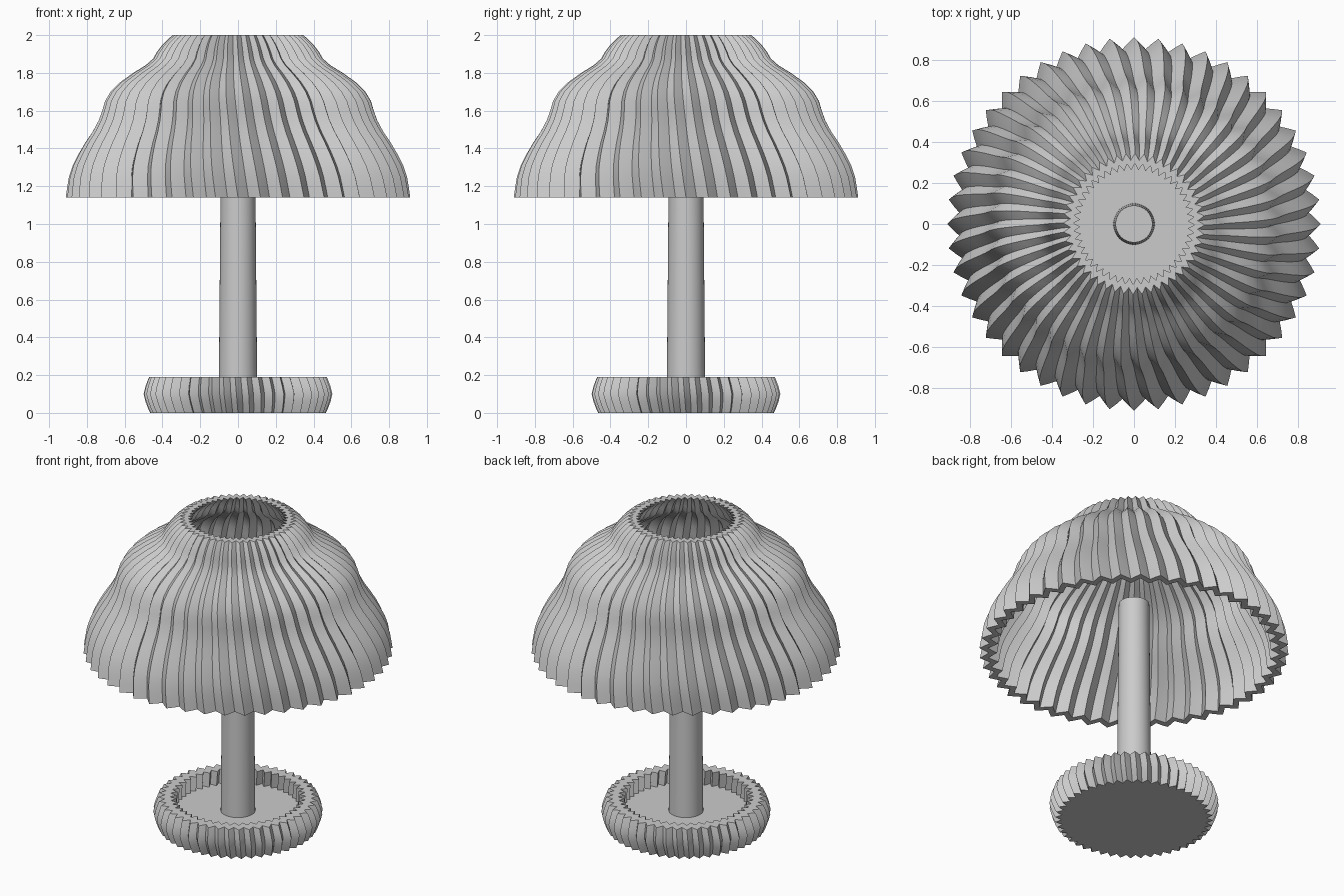
import bpy, bmesh
from math import sin, cos, pi

if "Cube" in bpy.data.objects:
    bpy.data.objects.remove(bpy.data.objects["Cube"])

PLEATS = 48
STEPS = 4 * PLEATS   # four samples per pleat give a folded zigzag


def pleated(name, profile, twist, closed):
    """Revolve (outer radius, z) points into a zigzag, slightly twisted surface."""
    bm = bmesh.new()
    z0 = min(z for r, z in profile)
    rings = []
    for r, z in profile:
        amp = 0.01 + 0.02 * r if r > 0 else 0
        ring = []
        for i in range(STEPS):
            a = 2 * pi * i / STEPS
            rad = r - amp + amp * cos(PLEATS * a)
            t = a - twist * (z - z0)
            ring.append(bm.verts.new((rad * cos(t), rad * sin(t), z)))
        rings.append(ring)
    n = len(rings)
    for j in range(n if closed else n - 1):
        p, q = rings[j], rings[(j + 1) % n]
        for i in range(STEPS):
            k = (i + 1) % STEPS
            bm.faces.new((p[i], p[k], q[k], q[i]))
    bmesh.ops.remove_doubles(bm, verts=bm.verts, dist=1e-5)
    bmesh.ops.recalc_face_normals(bm, faces=bm.faces)
    finish(name, bm)


def finish(name, bm):
    me = bpy.data.meshes.new(name)
    bm.to_mesh(me)
    bm.free()
    ob = bpy.data.objects.new(name, me)
    bpy.context.collection.objects.link(ob)
    bpy.ops.object.select_all(action='DESELECT')
    ob.select_set(True)
    bpy.context.view_layer.objects.active = ob
    bpy.ops.object.shade_smooth_by_angle(angle=0.7)


# Shade: three-tiered pleated wall, open at top and bottom
outer = [(.912, 1.14), (.905, 1.19), (.895, 1.25), (.875, 1.31), (.845, 1.37),
         (.81, 1.43), (.77, 1.49), (.738, 1.55), (.72, 1.60), (.705, 1.65),
         (.675, 1.70), (.625, 1.75), (.555, 1.80), (.49, 1.84), (.45, 1.875),
         (.43, 1.91), (.40, 1.95), (.37, 1.98), (.345, 2.0)]
inner = [(r - .05, z) for r, z in reversed(outer)]
pleated("lamp_shade", outer + inner, 0.17, True)

# Base: pleated dish with a raised rim and a recessed floor
pleated("lamp_base", [(0, 0), (.465, 0), (.475, .02), (.49, .06), (.50, .10),
                      (.49, .14), (.475, .18), (.47, .19), (.40, .19),
                      (.40, .10), (0, .10)], 0.17, False)

# Stem: slim tapered column ending inside the shade
bm = bmesh.new()
bmesh.ops.create_cone(bm, cap_ends=True, segments=64, radius1=.102, radius2=.09, depth=1.37)
bmesh.ops.translate(bm, verts=bm.verts, vec=(0, 0, .09 + 1.37 / 2))
finish("lamp_stem", bm)
